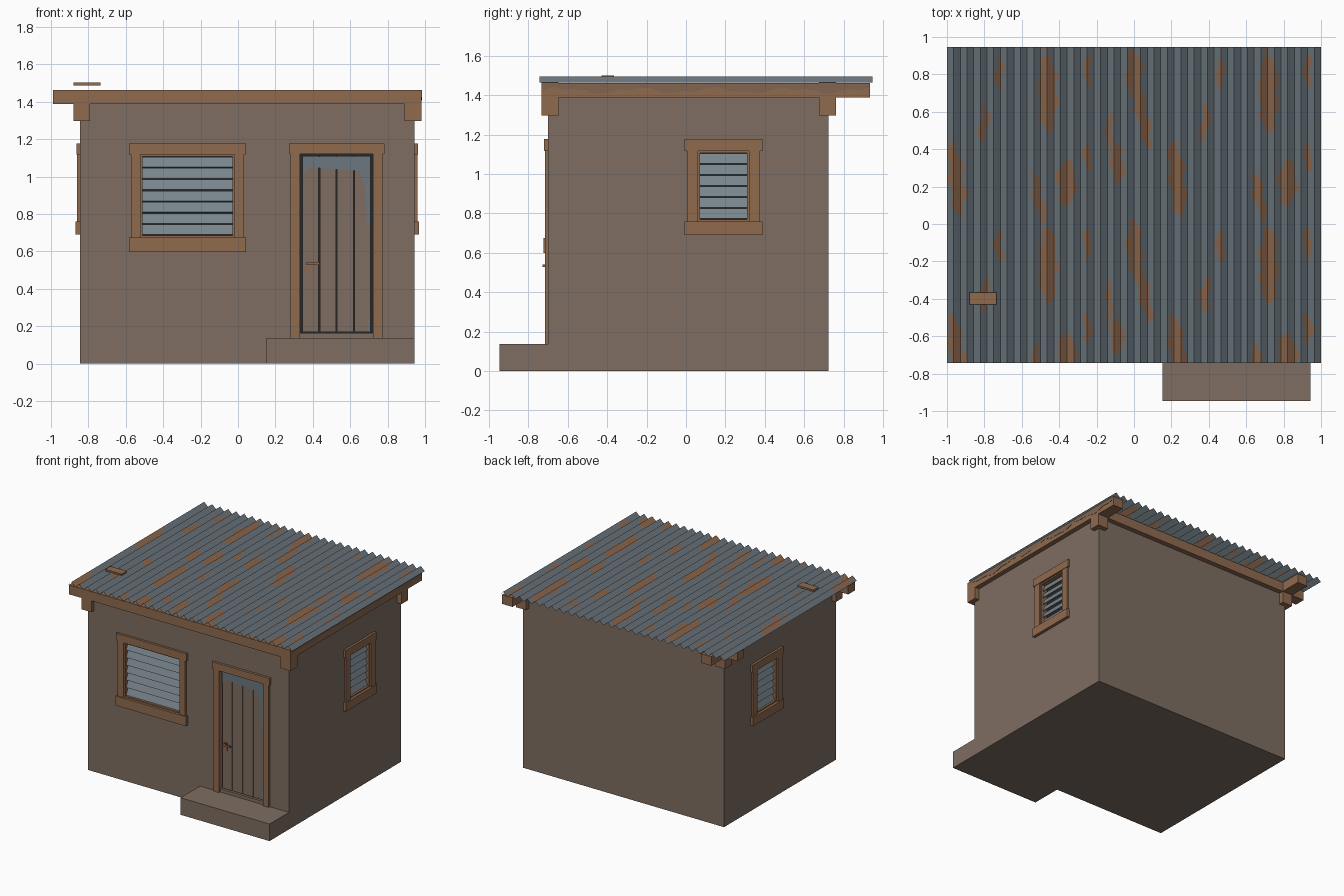
import bpy, bmesh, math
from mathutils import Matrix

if "Cube" in bpy.data.objects:
    bpy.data.objects.remove(bpy.data.objects["Cube"], do_unlink=True)


def material(name, rgb):
    m = bpy.data.materials.new(name)
    m.use_nodes = True
    m.diffuse_color = (*rgb, 1)
    bsdf = m.node_tree.nodes["Principled BSDF"]
    bsdf.inputs["Base Color"].default_value = (*rgb, 1)
    bsdf.inputs["Roughness"].default_value = 0.9
    return m


PLASTER = material("mud_plaster", (0.21, 0.155, 0.122))
WOOD = material("rusty_wood", (0.28, 0.145, 0.078))
WORN = material("worn_wood", (0.22, 0.13, 0.082))
METAL = material("grey_metal", (0.15, 0.185, 0.21))
GLASS = material("louvre_glass", (0.19, 0.235, 0.265))
DARK = material("dark_gap", (0.02, 0.02, 0.02))


def finish(name, bm, mats, matrix=None):
    if matrix is not None:
        bm.transform(matrix)
    me = bpy.data.meshes.new(name)
    bm.to_mesh(me)
    bm.free()
    for m in mats:
        me.materials.append(m)
    ob = bpy.data.objects.new(name, me)
    bpy.context.collection.objects.link(ob)
    return ob


def box(name, x, y, z, mat, matrix=None, tilt=0):
    """Box from (min, max) pairs, tilted about its own x axis."""
    bm = bmesh.new()
    bmesh.ops.create_cube(bm, size=1)
    size = Matrix.Diagonal((x[1] - x[0], y[1] - y[0], z[1] - z[0], 1))
    mid = Matrix.Translation([(a + b) / 2 for a, b in (x, y, z)])
    bm.transform(mid @ Matrix.Rotation(tilt, 4, 'X') @ size)
    return finish(name, bm, [mat], matrix)


def plate(name, points, depth, mat, matrix):
    """Thin plate from an outline in the local xz plane."""
    bm = bmesh.new()
    face = bm.faces.new([bm.verts.new((x, 0, z)) for x, z in points])
    out = bmesh.ops.extrude_face_region(bm, geom=[face])
    for v in out["geom"]:
        if isinstance(v, bmesh.types.BMVert):
            v.co.y -= depth
    bmesh.ops.recalc_face_normals(bm, faces=bm.faces)
    return finish(name, bm, [mat], matrix)


# Wall block and doorstep
walls = box("walls", (-0.845, 0.944), (-0.70, 0.723), (0, 1.46), PLASTER)
box("doorstep", (0.152, 0.944), (-0.947, -0.699), (0, 0.137), PLASTER)


def cut(x, z, matrix):
    """Cut a shallow niche in the walls."""
    cutter = box("niche_cutter", x, (-0.1, 0.06), z, DARK, matrix)
    cutter.hide_render = True
    mod = walls.modifiers.new("niche", 'BOOLEAN')
    mod.operation, mod.object, mod.solver = 'DIFFERENCE', cutter, 'EXACT'
    bpy.context.view_layer.objects.active = walls
    bpy.ops.object.modifier_apply(modifier=mod.name)
    bpy.data.objects.remove(cutter, do_unlink=True)


# Louvre windows, built facing the front and then turned to their wall
def window(name, matrix, outer, inner, sill, bottom, slats):
    top = 1.117
    cut((-inner, inner), (bottom, top), matrix)
    box(name + "_backing", (-inner, inner), (0.05, 0.058), (bottom, top), DARK, matrix)
    box(name + "_lintel", (-outer, outer), (-0.018, 0.01), (top, 1.178), WOOD, matrix)
    box(name + "_sill", (-outer, outer), (-0.024, 0.01), (sill, bottom), WOOD, matrix)
    for s, side in ((-1, "left"), (1, "right")):
        box(f"{name}_jamb_{side}", sorted((s * inner, s * (outer - 0.012))),
            (-0.015, 0.01), (bottom, top), WOOD, matrix)
        box(f"{name}_bead_{side}", sorted((s * inner, s * (inner - 0.01))),
            (-0.004, 0.05), (bottom, top), WOOD, matrix)
    for z in (bottom, top - 0.01):
        box(name + "_rail", (-inner, inner), (-0.004, 0.05), (z, z + 0.01), WOOD, matrix)
    low, step = bottom + 0.01, (top - bottom - 0.02) / slats
    for i in range(slats):
        z = low + (i + 0.5) * step
        box(f"{name}_slat_{i + 1}", (0.01 - inner, inner - 0.01), (0.019, 0.025),
            (z - step * 0.49, z + step * 0.49), GLASS, matrix, -0.42)


def on_wall(x, y, degrees):
    return Matrix.Translation((x, y, 0)) @ Matrix.Rotation(math.radians(degrees), 4, 'Z')


window("front_window", on_wall(-0.27, -0.70, 0), 0.313, 0.25, 0.598, 0.675, 7)
window("left_window", on_wall(0.944, 0.19, 90), 0.198, 0.13, 0.69, 0.76, 6)
window("right_window", on_wall(-0.845, 0.19, -90), 0.198, 0.13, 0.69, 0.76, 6)

# Door with planks, frame and latch
door = on_wall(0.527, -0.70, 0)
cut((-0.197, 0.197), (0.137, 1.12), door)
box("door_backing", (-0.197, 0.197), (0.04, 0.058), (0.137, 1.12), DARK, door)
box("door_threshold", (-0.197, 0.197), (0.0, 0.05), (0.137, 0.163), PLASTER, door)
box("door_lintel", (-0.254, 0.256), (-0.02, 0.01), (1.12, 1.178), WOOD, door)
for s in (-1, 1):
    box("door_jamb", sorted((s * 0.195, s * 0.246)), (-0.016, 0.05), (0.137, 1.12), WOOD, door)
for i in range(4):
    x = -0.185 + i * 0.0925
    box(f"door_plank_{i + 1}", (x + 0.003, x + 0.0895), (0.008, 0.045), (0.17, 1.11), PLASTER, door)
plate("door_bare_patch", [(-0.182, 1.108), (-0.182, 1.02), (-0.15, 1.05), (0.12, 1.03),
      (0.15, 0.95), (0.165, 0.75), (0.18, 0.72), (0.182, 1.108)], 0.002, METAL,
      door @ Matrix.Translation((0, 0.008, 0)))
plate("door_low_patch", [(0.165, 0.172), (0.182, 0.172), (0.182, 0.32)], 0.002, METAL,
      door @ Matrix.Translation((0, 0.008, 0)))
box("latch_plate", (-0.16, -0.135), (0.0, 0.01), (0.48, 0.545), WOOD, door)
box("latch_bar", (-0.16, -0.09), (-0.028, -0.016), (0.528, 0.542), WOOD, door)
box("latch_stem", (-0.152, -0.14), (-0.02, 0.01), (0.529, 0.541), DARK, door)

# Roof beams crossing at the corners, on short post heads
X_ENDS = ((-0.88, -0.79), (0.89, 0.982))
Y_ENDS = ((-0.735, -0.648), (0.675, 0.762))
for y, side in zip(Y_ENDS, ("front", "back")):
    box(side + "_beam", (-0.99, 0.982), y, (1.388, 1.464), WOOD)
    for x in X_ENDS:
        box(side + "_post_head", x, y, (1.297, 1.389), WOOD)
for x, side in zip(X_ENDS, ("right", "left")):
    box(side + "_beam", x, (-0.734, 0.935), (1.389, 1.463), WOOD)

# Weathered upper strip on the beam sides
wave = [(-0.73 + i * 0.0554, 1.425 + 0.012 * math.sin(i * 0.9) + 0.008 * math.sin(i * 2.1))
        for i in range(31)]
plate("beam_weathering", wave + [(0.932, 1.462), (-0.73, 1.462)], 0.002, WORN, on_wall(0.982, 0, 90))

# Corrugated sheet roof: ridges run front to back, rust set by face position
RIDGES, SPLIT, ROWS = 28, 6, 84
# Rust streaks: x, y, half width, half length, slant
RUST = [(-0.46, 0.70, 0.05, 0.21, 0), (-0.51, 0.14, 0.025, 0.14, -0.2),
        (-0.36, 0.22, 0.05, 0.12, 0), (0.0, 0.80, 0.042, 0.14, 0),
        (0.05, 0.56, 0.03, 0.16, -0.2), (-0.09, 0.32, 0.035, 0.10, 0),
        (-0.13, 0.50, 0.016, 0.12, 0), (-0.95, 0.24, 0.04, 0.20, -0.1),
        (-0.80, 0.54, 0.022, 0.10, 0.1), (-0.72, 0.80, 0.02, 0.08, 0),
        (-0.25, 0.82, 0.02, 0.09, 0), (-0.25, 0.36, 0.022, 0.08, 0)]


def rusty(x, y):
    for px, py, w, h, slant in RUST:
        dy = (y - py + 0.46) % 0.92 - 0.46
        dx = (x - px + 0.59) % 1.18 - 0.59 - slant * dy + 0.009 * math.sin(43 * y + 9 * px)
        if (dx / w) ** 2 + (dy / h) ** 2 < 1:
            return True
    return False


bm = bmesh.new()
cols = RIDGES * SPLIT
grid = []
for j in range(ROWS + 1):
    row = []
    for i in range(cols + 1):
        t = (i / SPLIT) % 1
        z = 1.464 + 0.032 * (1 - abs(2 * t - 1))
        row.append(bm.verts.new((-1 + 2 * i / cols, -0.743 + 1.69 * j / ROWS, z)))
    grid.append(row)
for j in range(ROWS):
    for i in range(cols):
        f = bm.faces.new((grid[j][i], grid[j][i + 1], grid[j + 1][i + 1], grid[j + 1][i]))
        c = f.calc_center_median()
        f.material_index = int(rusty(c.x, c.y))
finish("corrugated_roof", bm, [METAL, WOOD])

# Loose board lying on the roof
box("loose_board", (-0.88, -0.735), (-0.43, -0.365), (1.488, 1.502), WOOD)
